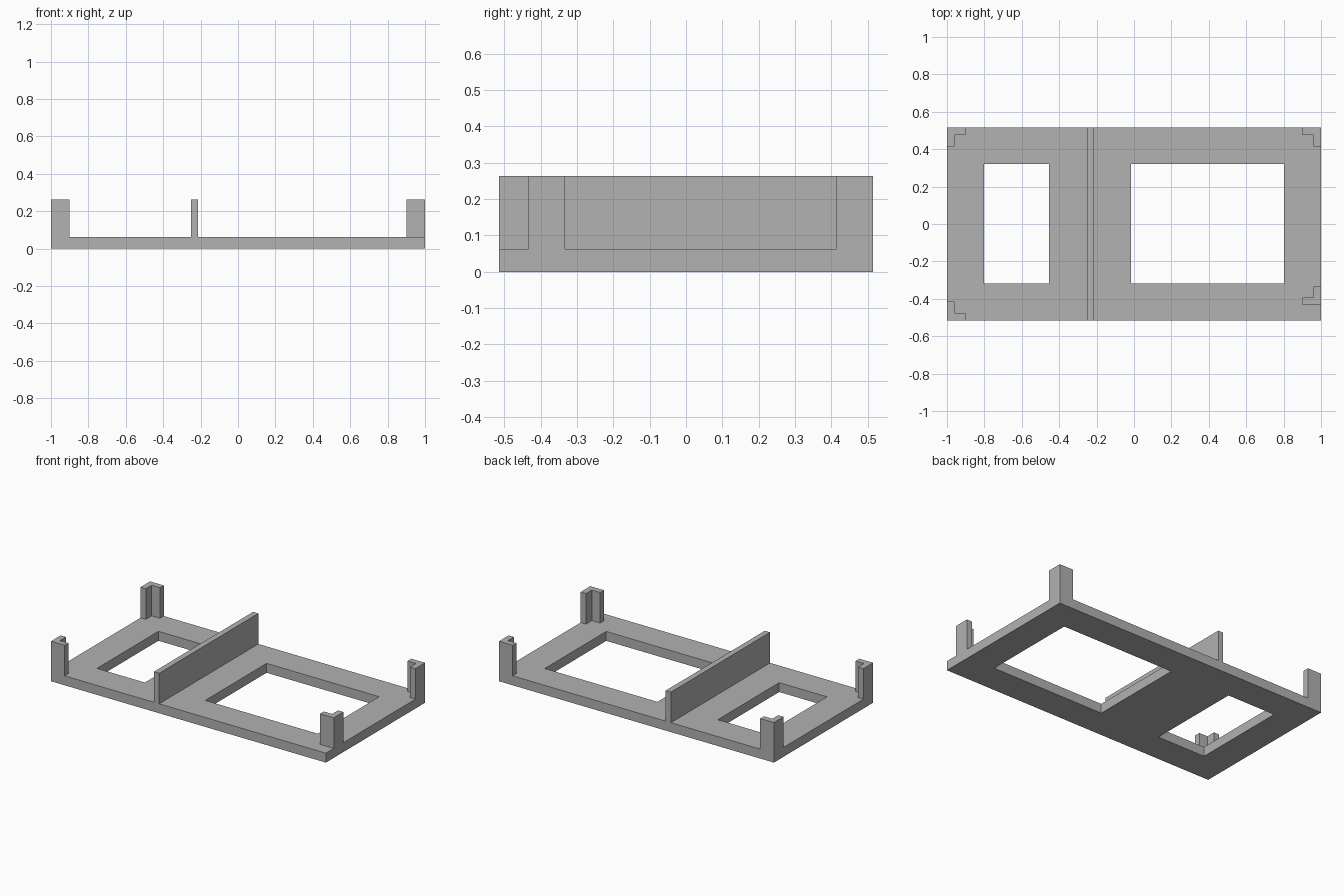
import bpy
import bmesh
from math import radians

if "Cube" in bpy.data.objects:
    bpy.data.objects.remove(bpy.data.objects["Cube"], do_unlink=True)

HALF_X, HALF_Y = 1.0, 0.515
BASE_TOP, TOP = 0.062, 0.263
THICK, ARM = 0.039, 0.1

grey = bpy.data.materials.new("plain grey")
grey.use_nodes = True
colour = (0.445, 0.445, 0.445, 1)
grey.diffuse_color = colour
grey.node_tree.nodes["Principled BSDF"].inputs["Base Color"].default_value = colour


def extruded(name, outlines, z0, z1):
    """Extrude flat outlines that may share edges into one solid part."""
    bm = bmesh.new()
    for outline in outlines:
        bm.faces.new([bm.verts.new((x, y, z0)) for x, y in outline])
    bmesh.ops.remove_doubles(bm, verts=bm.verts, dist=0.0001)
    ext = bmesh.ops.extrude_face_region(bm, geom=bm.faces[:], use_keep_orig=True)
    top = [v for v in ext["geom"] if isinstance(v, bmesh.types.BMVert)]
    bmesh.ops.translate(bm, verts=top, vec=(0, 0, z1 - z0))
    bmesh.ops.recalc_face_normals(bm, faces=bm.faces)
    bmesh.ops.dissolve_limit(bm, angle_limit=radians(1),
                             verts=bm.verts, edges=bm.edges)
    mesh = bpy.data.meshes.new(name)
    bm.to_mesh(mesh)
    bm.free()
    mesh.materials.append(grey)
    obj = bpy.data.objects.new(name, mesh)
    bpy.context.collection.objects.link(obj)
    return obj


def rect(x0, x1, y0, y1):
    return [(x0, y0), (x1, y0), (x1, y1), (x0, y1)]


# Base plate: a grid of cells with the two window cells left out
xs = [-HALF_X, -0.803, -0.455, -0.016, 0.803, HALF_X]
ys = [-HALF_Y, -0.318, 0.32, HALF_Y]
cells = [rect(xs[i], xs[i + 1], ys[j], ys[j + 1])
         for i in range(5) for j in range(3)
         if not (j == 1 and i in (1, 3))]
extruded("base_plate", cells, 0, BASE_TOP)

# Divider wall across the plate
extruded("divider_wall", [rect(-0.251, -0.213, -HALF_Y, HALF_Y)], BASE_TOP, TOP)


# L-shaped corner posts; the front left one is set back from the edge
def corner_post(name, sx, sy, edge_y):
    shape = [(0, 0), (ARM, 0), (ARM, THICK), (THICK, THICK), (THICK, ARM), (0, ARM)]
    outline = [(sx * (HALF_X - u), sy * (edge_y - v)) for u, v in shape]
    extruded(name, [outline], BASE_TOP, TOP)


corner_post("back_left_post", 1, 1, HALF_Y)
corner_post("back_right_post", -1, 1, HALF_Y)
corner_post("front_right_post", -1, -1, HALF_Y)
corner_post("front_left_post", 1, -1, 0.433)
